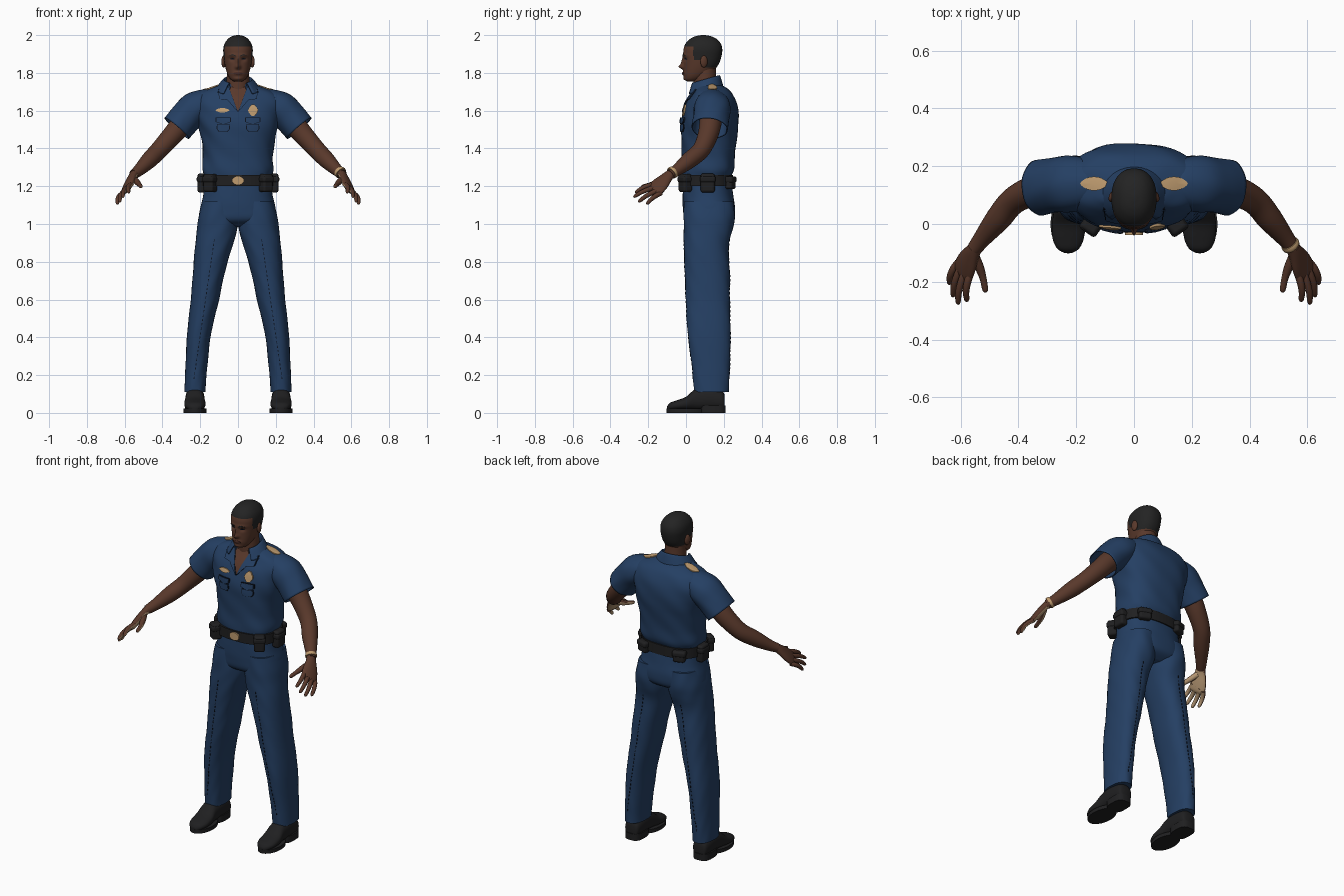
import bpy, bmesh, math
from mathutils import Vector, Matrix
from mathutils.bvhtree import BVHTree

if "Cube" in bpy.data.objects:
    bpy.data.objects.remove(bpy.data.objects["Cube"])


def material(name, *rgb):
    m = bpy.data.materials.new(name)
    m.use_nodes = True
    m.diffuse_color = (*rgb, 1)
    bsdf = m.node_tree.nodes["Principled BSDF"]
    bsdf.inputs["Base Color"].default_value = (*rgb, 1)
    bsdf.inputs["Roughness"].default_value = 0.8
    return m


NAVY = material("navy cloth", 0.018, 0.05, 0.125)
SKIN = material("brown skin", 0.1, 0.04, 0.024)
PALM = material("pale palm", 0.48, 0.32, 0.18)
HAIR = material("black hair", 0.017, 0.017, 0.017)
LEATHER = material("black leather", 0.014, 0.014, 0.015)
GOLD = material("dull gold", 0.52, 0.33, 0.16)
THREAD = material("dark thread", 0.004, 0.007, 0.015)
LIP = material("dark lip", 0.06, 0.022, 0.016)
trees = {}


def finish(name, bm, mat, mirror=False, thick=0, bevel=0, angle=50):
    bmesh.ops.recalc_face_normals(bm, faces=bm.faces)
    trees[name] = BVHTree.FromBMesh(bm)
    mesh = bpy.data.meshes.new(name)
    bm.to_mesh(mesh)
    bm.free()
    mesh.materials.append(mat)
    mesh.shade_smooth()
    mesh.set_sharp_from_angle(angle=math.radians(angle))
    ob = bpy.data.objects.new(name, mesh)
    bpy.context.collection.objects.link(ob)
    if thick:
        mod = ob.modifiers.new("thickness", "SOLIDIFY")
        mod.thickness, mod.offset = thick, 0
    if bevel:
        mod = ob.modifiers.new("bevel", "BEVEL")
        mod.width, mod.segments = bevel, 3
    if mirror:
        ob.modifiers.new("mirror", "MIRROR")
    return ob


def paint(ob, mat, rule):
    ob.data.materials.append(mat)
    for p in ob.data.polygons:
        p.material_index = int(rule(p))


def levels(rows):
    # horizontal rings from rows of z, x0, x1, y0, y1
    return [(Vector(((a + b) / 2, (c + d) / 2, z)), Vector(((b - a) / 2, 0, 0)),
             Vector((0, (d - c) / 2, 0))) for z, a, b, c, d in rows]


def centred(rows):
    return levels([(z, -r, r, c, d) for z, r, c, d in rows])


def tube(rows, hint=(1, 1, -1)):
    # rings across a path from rows of x, y, z, wide radius, thin radius
    pts = [Vector(r[:3]) for r in rows]
    out = []
    for i, r in enumerate(rows):
        t = (pts[min(i + 1, len(pts) - 1)] - pts[max(i - 1, 0)]).normalized()
        u = Vector(hint)
        u = (u - t * u.dot(t)).normalized()
        out.append((pts[i], u * r[3], t.cross(u) * r[-1]))
    return out


def loft(name, mat, rings, n=32, power=2.0, steps=5, caps=(1, 1), arc=None, fold=0, bumps=(), **kw):
    def spline(a, b, c, d, t):
        return (b * 2 + (c - a) * t + (a * 2 - b * 5 + c * 4 - d) * t * t
                + (b * 3 - a - c * 3 + d) * t ** 3) / 2
    dense = []
    last = len(rings) - 1
    for i in range(last):
        four = [rings[max(0, min(last, i + k))] for k in (-1, 0, 1, 2)]
        dense += [[spline(*(f[j] for f in four), s / steps) for j in range(3)] for s in range(steps)]
    dense.append(rings[-1])
    bm = bmesh.new()
    a0, a1 = arc or (0, math.tau)
    loops = []
    for c, u, v in dense:
        loop = []
        for k in range(n):
            th = a0 + (a1 - a0) * k / (n - 1 if arc else n)
            cs, sn = math.cos(th), math.sin(th)
            f = 1 + fold * math.sin(5 * th + 25 * c.z) * math.sin(17 * c.z + 2 * th)
            p = c + u * (f * math.copysign(abs(cs) ** (2 / power), cs)) \
                + v * (f * math.copysign(abs(sn) ** (2 / power), sn))
            for x, z, amp, sx, sz in bumps:
                if sn < 0:
                    p.y -= amp * math.exp(-((abs(p.x) - x) / sx) ** 2 - ((c.z - z) / sz) ** 2)
            loop.append(bm.verts.new(p))
        loops.append(loop)
    for a, b in zip(loops, loops[1:]):
        for k in range(n - 1 if arc else n):
            bm.faces.new((a[k], a[(k + 1) % n], b[(k + 1) % n], b[k]))
    for flag, loop in zip(caps, (loops[0], loops[-1])):
        if flag:
            bm.faces.new(loop)
    return finish(name, bm, mat, **kw)


def box(name, loc, size, turn=0, mat=LEATHER, bevel=0.012, **kw):
    bm = bmesh.new()
    m = Matrix.Translation(loc) @ Matrix.Rotation(math.radians(turn), 4, "Z") @ Matrix.Diagonal((*size, 1))
    bmesh.ops.create_cube(bm, size=1, matrix=m)
    return finish(name, bm, mat, bevel=bevel, **kw)


def decal(name, mat, shapes, targets, off=0.004, ray="front", **kw):
    # thin plates laid on the first surface the ray meets
    d = Vector({"front": (0, 1, 0), "back": (0, -1, 0), "top": (0, 0, -1)}[ray])
    bm = bmesh.new()

    def drop(p, lift):
        o = Vector((p[0], p[1], 0)) if ray == "top" else Vector((p[0], 0, p[1]))
        hits = [h for h in (trees[t].ray_cast(o - d * 4, d)[0] for t in targets) if h]
        hit = min(hits, key=lambda h: h.dot(d)) if hits else o
        return bm.verts.new(hit - d * lift)
    for shape in shapes:
        pts = [Vector(p) for p in shape]
        cuts = 5 if len(pts) < 9 else 1
        edge = [a.lerp(b, k / cuts) for a, b in zip(pts, pts[1:] + pts[:1]) for k in range(cuts)]
        mid = sum(pts, Vector((0, 0))) / len(pts)
        loops = [[drop(p, -0.003) for p in edge]]
        loops += [[drop(mid.lerp(p, s), off) for p in edge] for s in (1, 0.66, 0.33)]
        m = len(edge)
        for a, b in zip(loops, loops[1:]):
            for k in range(m):
                bm.faces.new((a[k], a[(k + 1) % m], b[(k + 1) % m], b[k]))
        bm.faces.new(loops[-1])
    return finish(name, bm, mat, **kw)


def oval(x, y, rx, ry, n=20, wave=0):
    angles = [math.tau * k / n for k in range(n)]
    return [(x + rx * math.cos(a) * (1 + wave * math.cos(4 * a)), y + ry * math.sin(a)) for a in angles]


# shirt and sleeves
loft("shirt", NAVY, centred([
    (1.21, .172, -.015, .235), (1.25, .178, -.02, .24), (1.29, .188, -.022, .255), (1.36, .185, -.02, .26),
    (1.45, .195, -.024, .27), (1.52, .212, -.026, .278), (1.58, .225, -.018, .278), (1.64, .232, .0, .268),
    (1.69, .205, .03, .245), (1.72, .14, .048, .215), (1.74, .08, .05, .175)]),
    n=72, power=2.5, fold=.022)
loft("sleeve", NAVY, tube([
    (.1, .14, 1.635, .06, .075), (.17, .14, 1.635, .085, .075), (.225, .138, 1.612, .095, .085),
    (.275, .133, 1.565, .092, .084), (.325, .125, 1.507, .094, .082)], (0, 1, 0)),
    caps=(1, 0), fold=.02, thick=.006, mirror=True)

# trousers
loft("trouser_seat", NAVY, centred([
    (1.23, .176, -.015, .24), (1.15, .184, -.018, .25), (1.08, .2, -.016, .26), (1.02, .2, -.005, .25),
    (.985, .13, .05, .2)]), n=56, power=2.4, fold=.008)
loft("trouser_leg", NAVY, levels([
    (1.12, .01, .19, -.01, .25), (1.04, .002, .209, -.014, .257), (.97, .004, .217, -.013, .246),
    (.88, .03, .227, -.012, .225), (.74, .07, .238, -.006, .232), (.6, .1, .25, 0, .233),
    (.42, .143, .27, .01, .236), (.25, .162, .278, .03, .232), (.16, .17, .282, .038, .228),
    (.11, .172, .284, .043, .226)]), n=40, power=2.3, fold=.018, mirror=True)
for ray in ("front", "back"):
    dashes = []
    for i in range(32):
        a, b = (Vector((.125, .92)).lerp(Vector((.235, .17)), (i + s) / 32) for s in (0, .55))
        w = Vector((.002, 0))
        dashes.append([a - w, a + w, b + w, b - w])
    decal("trouser_crease_" + ray, THREAD, dashes, ["trouser_leg"], .002, ray, mirror=True)

# shoes
upper = [(.205, .03, .09), (.19, .045, .115), (.12, .05, .135), (.05, .05, .125), (0, .056, .085),
         (-.05, .054, .066), (-.085, .038, .053), (-.1, .014, .035)]
loft("shoe_upper", LEATHER, [(Vector((.228, y, (.015 + t) / 2)), Vector((w, 0, 0)), Vector((0, 0, (t - .015) / 2)))
                             for y, w, t in upper], power=2.3, mirror=True)
loft("shoe_sole", LEATHER, levels([(z, .167, .289, -.102, .1) for z in (0, .022)]), steps=1, mirror=True)
loft("shoe_heel", LEATHER, levels([(z, .178, .28, .075, .21) for z in (0, .04)]), steps=1, power=3, mirror=True)

# belt with pouches and buckle
loft("belt", LEATHER, centred([(z, .188, -.03, .25) for z in (1.2, 1.26)]), n=56, power=2.5, steps=1)
for label, loc, size, turn in (
        ("front", (.147, -.004, 1.217), (.06, .055, .095), 35), ("side", (.192, .115, 1.217), (.045, .075, .1), 0),
        ("back", (.12, .235, 1.215), (.07, .04, .06), -20)):
    box(label + "_pouch", loc, size, turn, mirror=True)
    box(label + "_pouch_flap", (loc[0], loc[1], loc[2] + .02), (size[0] + .008, size[1] + .008, .035), turn,
        mirror=True)
decal("buckle", GOLD, [oval(0, 1.23, .032, .024)], ["belt"], .009)

# pockets, badges and shoulder patches
for s in (-1, 1):
    side = "left" if s > 0 else "right"
    body = [(-.033, 1.53), (.033, 1.53), (.036, 1.505), (.024, 1.488), (-.024, 1.488), (-.036, 1.505)]
    flap = [(-.04, 1.565), (.04, 1.565), (.04, 1.54), (0, 1.526), (-.04, 1.54)]
    for part, pts, off in (("pocket", body, .004), ("pocket_flap", flap, .007)):
        mid = Vector((0, sum(p[1] for p in pts) / len(pts)))
        for suffix, mat, k, lift in (("_edge", THREAD, 1, 0), ("", NAVY, .88, .002)):
            pts2 = [mid.lerp(Vector(p), k) + Vector((s * .078, 0)) for p in pts]
            decal(side + "_" + part + suffix, mat, [pts2], ["shirt"], off + lift)
decal("chest_badge", GOLD, [oval(.08, 1.602, .024, .031, wave=.12)], ["shirt"], .008)
decal("wing_badge", GOLD, [oval(-.083, 1.602, .034, .012, wave=.1)], ["shirt"], .007)
decal("shoulder_patch", GOLD, [oval(.138, .14, .045, .024, wave=.08)], ["shirt", "sleeve"], .006, "top", mirror=True)

# open neck and collar
decal("open_neck", SKIN, [[(-.062, 1.725), (.062, 1.725), (0, 1.598)]], ["shirt"], .004)
lapel = [(.05, 1.728), (.105, 1.712), (.1, 1.662), (.055, 1.655), (0, 1.592), (.012, 1.625)]
decal("lapel_edge", THREAD, [lapel], ["shirt"], .006, mirror=True)
decal("lapel", NAVY, [[Vector(p) * .95 + Vector((.0025, .0835)) for p in lapel]], ["shirt"], .01, mirror=True)
loft("collar", NAVY, [(Vector((0, y, z)), Vector((r, 0, 0)), Vector((0, q, t))) for y, z, r, q, t in (
    (.1, 1.72, .068, .072, .02), (.1, 1.757, .072, .075, .022), (.098, 1.758, .082, .082, .022),
    (.096, 1.705, .122, .1, .02))], arc=(math.radians(-52), math.radians(232)), caps=(0, 0), thick=.006)

# head and neck
loft("neck", SKIN, tube([(0, .115, 1.62, .07), (0, .105, 1.7, .064), (0, .1, 1.77, .06), (0, .1, 1.83, .058)], (1, 0, 0)))
head = loft("head", SKIN, centred([
    (1.755, .022, .008, .05), (1.765, .038, -.004, .075), (1.785, .052, -.01, .11), (1.815, .063, -.012, .15),
    (1.85, .071, -.012, .175), (1.89, .076, -.014, .188), (1.925, .078, -.013, .192), (1.955, .071, -.002, .184),
    (1.98, .053, .022, .162), (1.994, .032, .05, .132), (2.0, .008, .08, .1)]), n=80, power=2.25, steps=7, bumps=[
        (0, 1.832, .022, .013, .012), (0, 1.855, .013, .009, .026), (.03, 1.892, .006, .026, .009),
        (.03, 1.873, -.009, .015, .011), (0, 1.796, .009, .024, .011), (0, 1.768, .008, .024, .012)])


def is_hair(p):
    y, z = p.center.y, p.center.z
    return z > (1.938 if y < .04 else 1.868 if y < .1 else 1.828)


paint(head, HAIR, is_hair)
decal("eye", THREAD, [oval(.03, 1.874, .012, .004)], ["head"], .002, mirror=True)
decal("eyebrow", HAIR, [[(.012, 1.887), (.03, 1.894), (.05, 1.89), (.03, 1.899), (.012, 1.893)]], ["head"], .002, mirror=True)
decal("lips", LIP, [oval(0, 1.797, .024, .008)], ["head"], .002)
ear = bmesh.new()
bmesh.ops.create_uvsphere(ear, u_segments=16, v_segments=10, radius=1, matrix=Matrix.Translation((.076, .095, 1.86))
                          @ Matrix.Rotation(.3, 4, "Z") @ Matrix.Diagonal((.011, .02, .032, 1)))
finish("ear", ear, SKIN, mirror=True)

# arms and hands
loft("arm", SKIN, tube([
    (.24, .135, 1.58, .06), (.3, .128, 1.525, .058), (.355, .113, 1.462, .053), (.42, .078, 1.39, .047),
    (.47, .018, 1.338, .044), (.522, -.046, 1.287, .032), (.552, -.085, 1.262, .026)]), mirror=True)
hand = [loft("palm", SKIN, tube([
    (.545, -.077, 1.27, .024, .022), (.56, -.1, 1.248, .032, .021), (.578, -.135, 1.212, .046, .02),
    (.592, -.166, 1.182, .048, .016), (.598, -.18, 1.172, .035, .008)]), n=24, mirror=True)]
tips = [(.578, -.268, 1.165), (.609, -.278, 1.142), (.626, -.252, 1.116), (.638, -.208, 1.104)]
for i, tip in enumerate(tips):
    root = Vector((.568, -.178, 1.208)).lerp(Vector((.616, -.142, 1.158)), i / 3)
    tip = Vector(tip)
    curl = Vector((.008, 0, .008))
    rows = [(*(root.lerp(tip, t) + curl * math.sin(t * math.pi)), r)
            for t, r in ((-.15, .012), (.2, .013), (.6, .0115), (.92, .009), (1, .003))]
    hand.append(loft("finger_%d" % (i + 1), SKIN, tube(rows), n=14, steps=3, mirror=True))
hand.append(loft("thumb", SKIN, tube([
    (.553, -.11, 1.24, .017), (.535, -.15, 1.222, .016), (.522, -.19, 1.208, .012), (.515, -.228, 1.199, .01),
    (.514, -.237, 1.197, .003)]), n=14, steps=3, mirror=True))
inward = Vector((-.77, .16, -.61))
for part in hand:
    paint(part, PALM, lambda p: p.normal.dot(inward) > .5)
loft("bracelet", GOLD, tube([(.537, -.066, 1.277, .031), (.542, -.073, 1.272, .033), (.546, -.078, 1.268, .031)]), n=24, steps=2)
